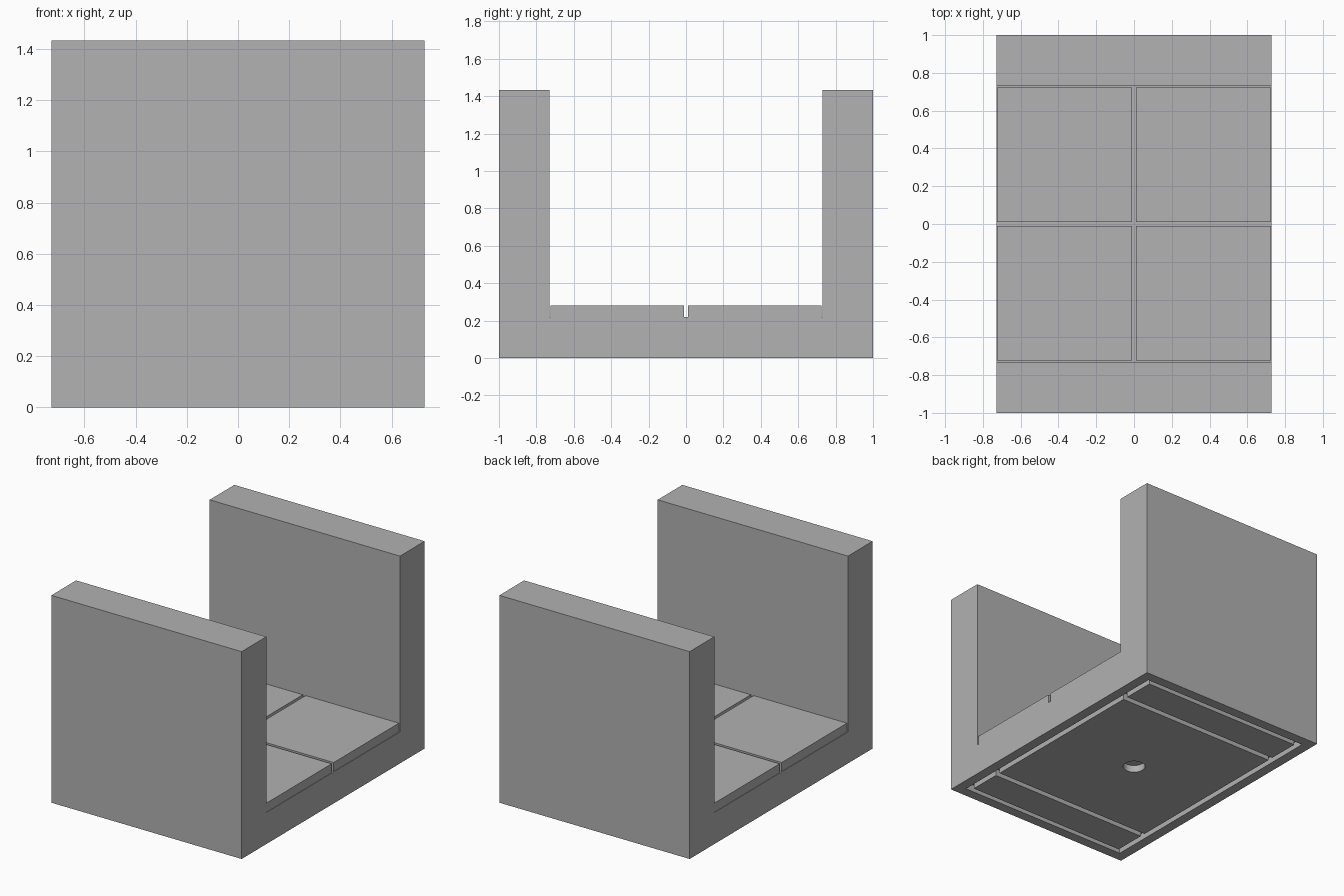
import bpy, bmesh

HALF_X, HALF_Y, HEIGHT = 0.728, 1.0, 1.434
WALL_Y, FLOOR, TILE_TOP = 0.73, 0.218, 0.28
GROOVE = 0.05

cube = bpy.data.objects.get("Cube")
if cube:
    bpy.data.objects.remove(cube, do_unlink=True)

# Single plain grey
grey = bpy.data.materials.new("plain grey")
grey.use_nodes = True
colour = (0.445, 0.445, 0.445, 1)
grey.diffuse_color = colour
grey.node_tree.nodes["Principled BSDF"].inputs["Base Color"].default_value = colour


def finish(name, bm):
    bmesh.ops.recalc_face_normals(bm, faces=bm.faces)
    mesh = bpy.data.meshes.new(name)
    bm.to_mesh(mesh)
    bm.free()
    mesh.materials.append(grey)
    obj = bpy.data.objects.new(name, mesh)
    bpy.context.collection.objects.link(obj)
    return obj


def box(name, low, high):
    bm = bmesh.new()
    bmesh.ops.create_cube(bm, size=1)
    for v in bm.verts:
        v.co = [a if c < 0 else b for c, a, b in zip(v.co, low, high)]
    return finish(name, bm)


def cut(target, cutter):
    cutter.hide_render = True
    mod = target.modifiers.new("cut", "BOOLEAN")
    mod.operation, mod.solver, mod.object = "DIFFERENCE", "EXACT", cutter
    bpy.context.view_layer.objects.active = target
    bpy.ops.object.modifier_apply(modifier=mod.name)
    bpy.data.objects.remove(cutter, do_unlink=True)


# U-shaped body, extruded across x
half = [(HALF_Y, 0), (HALF_Y, HEIGHT), (WALL_Y, HEIGHT), (WALL_Y, FLOOR)]
profile = half + [(-y, z) for y, z in reversed(half)]
bm = bmesh.new()
face = bm.faces.new([bm.verts.new((-HALF_X, y, z)) for y, z in profile])
side = bmesh.ops.extrude_face_region(bm, geom=[face])["geom"]
bmesh.ops.translate(bm, vec=(2 * HALF_X, 0, 0),
                    verts=[g for g in side if isinstance(g, bmesh.types.BMVert)])
body = finish("channel_body", bm)

# Recess under the base, leaving a rim
cut(body, box("recess_cutter", (-0.658, -0.93, -0.1), (0.658, 0.93, GROOVE)))

# Underside panels separated by grooves
centre = box("bottom_centre_panel", (-0.62, -0.632, 0), (0.62, 0.632, GROOVE))
for name, low, high in (("front", -0.895, -0.67), ("back", 0.67, 0.895)):
    box("bottom_" + name + "_panel", (-0.62, low, 0), (0.62, high, GROOVE))

# Round hole in the centre panel
bm = bmesh.new()
bmesh.ops.create_cone(bm, cap_ends=True, segments=32, radius1=0.072,
                      radius2=0.072, depth=0.4)
cut(centre, finish("hole_cutter", bm))

# Four floor tiles
for sx, x in (("right", -0.7245), ("left", 0.011)):
    for sy, y in (("front", -0.7235), ("back", 0.011)):
        box("floor_tile_" + sy + "_" + sx, (x, y, FLOOR),
            (x + 0.7135, y + 0.7125, TILE_TOP))
